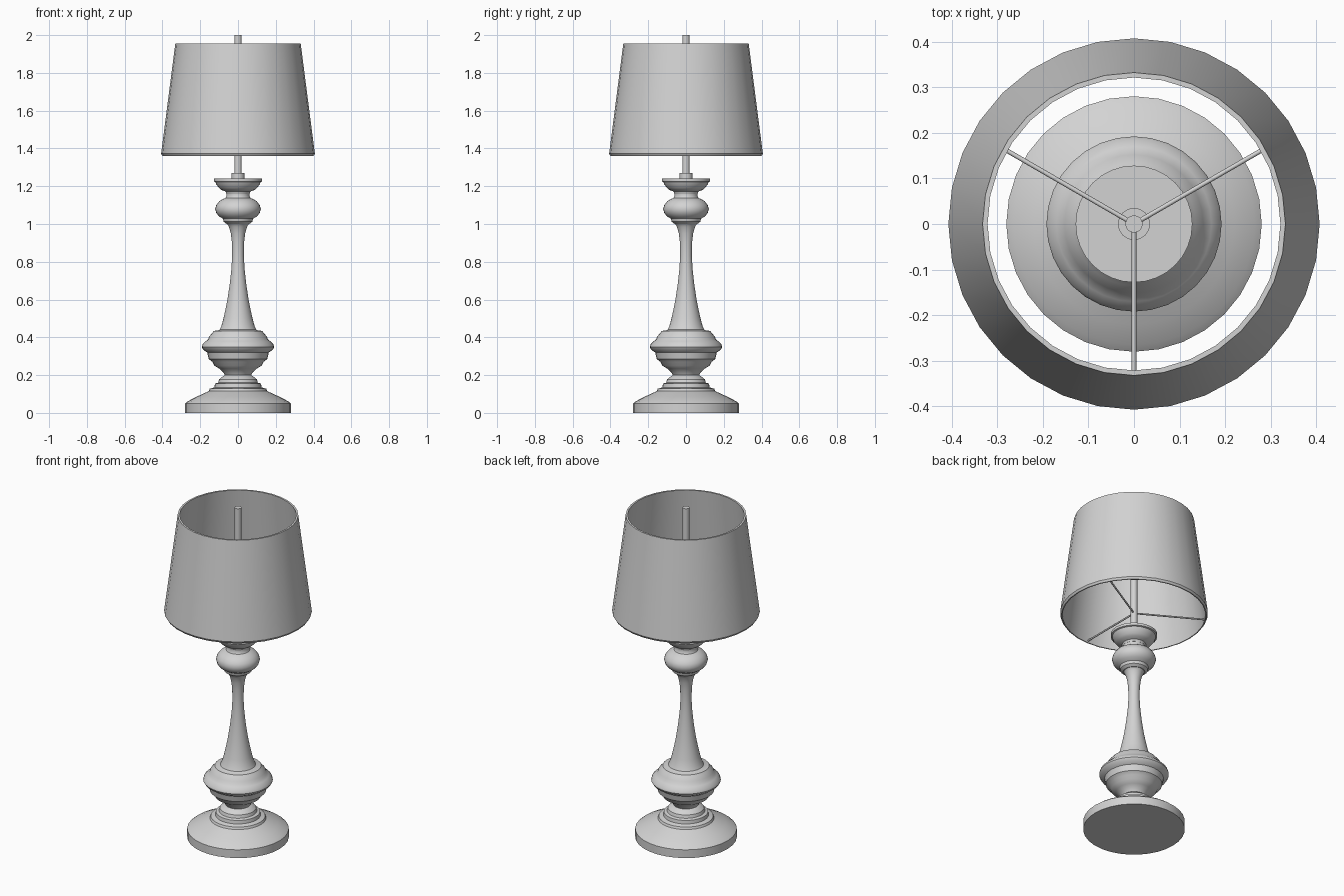
import bpy, bmesh
from math import sin, cos, pi, radians
from mathutils import Vector

if "Cube" in bpy.data.objects:
    bpy.data.objects.remove(bpy.data.objects["Cube"], do_unlink=True)

SIDES = 32
GREY = (0.65, 0.65, 0.65, 1.0)

material = bpy.data.materials.new("plain grey")
material.use_nodes = True
material.diffuse_color = GREY
material.node_tree.nodes["Principled BSDF"].inputs["Base Color"].default_value = GREY


def finish(name, bm, angle=35):
    bmesh.ops.recalc_face_normals(bm, faces=bm.faces)
    mesh = bpy.data.meshes.new(name)
    bm.to_mesh(mesh)
    bm.free()
    mesh.materials.append(material)
    obj = bpy.data.objects.new(name, mesh)
    bpy.context.collection.objects.link(obj)
    bpy.ops.object.select_all(action='DESELECT')
    obj.select_set(True)
    bpy.context.view_layer.objects.active = obj
    bpy.ops.object.shade_smooth_by_angle(angle=radians(angle))
    return obj


def lathe(name, profile, closed=False, sides=SIDES, angle=35):
    """Turn a (radius, height) profile around z; open ends are capped."""
    bm = bmesh.new()
    rings = [[bm.verts.new((r * cos(2 * pi * i / sides), r * sin(2 * pi * i / sides), z))
              for i in range(sides)] for r, z in profile]
    pairs = list(zip(rings, rings[1:]))
    if closed:
        pairs.append((rings[-1], rings[0]))
    else:
        bm.faces.new(rings[0])
        bm.faces.new(rings[-1])
    for a, b in pairs:
        for i in range(sides):
            j = (i + 1) % sides
            bm.faces.new((a[i], a[j], b[j], b[i]))
    return finish(name, bm, angle)


def rod(name, start, end, radius):
    """Thin straight rod between two points."""
    start, end = Vector(start), Vector(end)
    bm = bmesh.new()
    bmesh.ops.create_cone(bm, cap_ends=True, segments=8, radius1=radius,
                          radius2=radius, depth=(end - start).length)
    turn = (end - start).to_track_quat('Z', 'Y').to_matrix()
    bmesh.ops.rotate(bm, verts=bm.verts, matrix=turn)
    bmesh.ops.translate(bm, verts=bm.verts, vec=(start + end) / 2)
    return finish(name, bm, 50)


# Foot: wide disc with a domed top and small steps
lathe("foot", [(.28, 0), (.28, .05), (.265, .062), (.22, .085), (.18, .104),
               (.155, .115), (.15, .128), (.125, .135), (.122, .155),
               (.105, .16), (.1, .178), (.085, .19), (.07, .2)])

# Lower bulb with flared cup below and stepped shoulder above
lathe("lower_bulb", [(.07, .2), (.078, .215), (.1, .235), (.125, .25), (.135, .27),
                     (.155, .285), (.163, .32), (.185, .335), (.192, .348), (.188, .362),
                     (.17, .38), (.158, .39), (.152, .405), (.135, .425),
                     (.128, .434), (.105, .437), (.09, .445)])

# Slender tapering column
lathe("column", [(.1, .436), (.088, .46), (.077, .5), (.066, .55), (.056, .6),
                 (.044, .68), (.035, .76), (.031, .83), (.032, .9),
                 (.038, .95), (.048, .985), (.06, 1.005), (.075, 1.013)])

# Upper bulb, neck and flared cup
lathe("upper_bulb", [(.06, 1.0), (.076, 1.012), (.08, 1.028), (.1, 1.04), (.115, 1.058),
                     (.121, 1.08), (.115, 1.1), (.1, 1.12), (.08, 1.132),
                     (.066, 1.138), (.06, 1.15), (.062, 1.165)])
lathe("top_cup", [(.062, 1.16), (.066, 1.172), (.088, 1.18), (.1, 1.19),
                  (.115, 1.21), (.12, 1.222), (.128, 1.225), (.128, 1.24)])

# Socket and pole
lathe("socket", [(.035, 1.235), (.035, 1.27)], sides=24)
lathe("pole", [(.019, 1.265), (.019, 2.0)], sides=16)

# Hollow lampshade with slightly turned-in lower edge
lathe("lampshade", [(.4, 1.36), (.407, 1.372), (.332, 1.955), (.321, 1.955), (.394, 1.36)],
      closed=True)

# Three spokes carrying the shade
for number, degrees in enumerate((30, 150, 270), 1):
    a = radians(degrees)
    rod(f"shade_spoke_{number}", (.01 * cos(a), .01 * sin(a), 1.373),
        (.397 * cos(a), .397 * sin(a), 1.373), .005)
